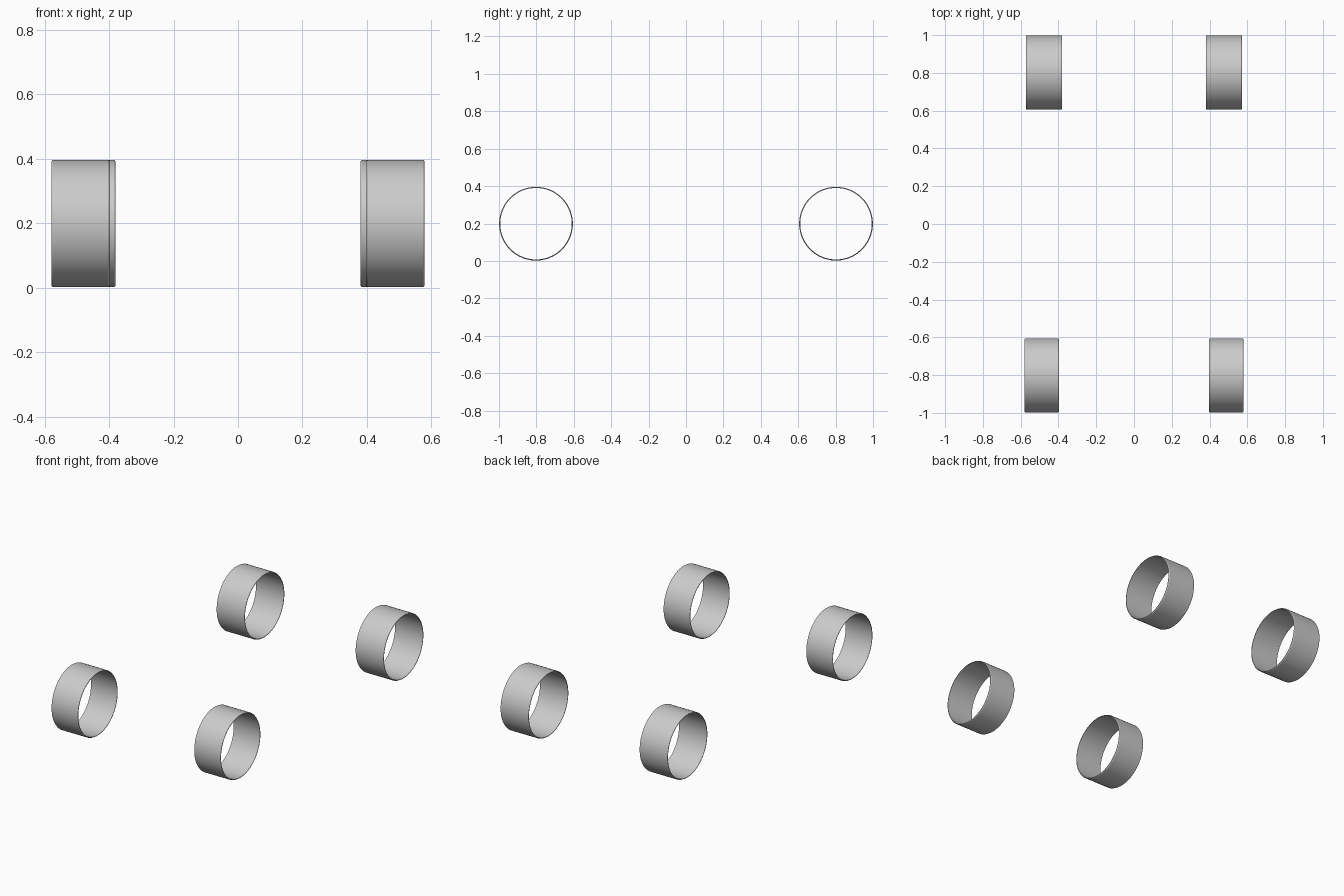
import bpy, bmesh, math

if "Cube" in bpy.data.objects:
    bpy.data.objects.remove(bpy.data.objects["Cube"])

SEGMENTS = 96
RADIUS = 0.197
WALL = 0.006
CENTER_Z = 0.199


def tyre_band(name, x_in, x_out, y):
    """Thin open band lathed around the x axis."""
    # Closed cross-section (x, radius) with softened shoulders
    r, w, b = RADIUS, WALL, 0.005
    profile = [(x_in, r - w), (x_in, r - 0.003), (x_in + b, r),
               (x_out - b, r), (x_out, r - 0.003), (x_out, r - w)]
    bm = bmesh.new()
    rings = []
    for i in range(SEGMENTS):
        a = 2 * math.pi * i / SEGMENTS
        rings.append([bm.verts.new((x, y + rad * math.cos(a), CENTER_Z + rad * math.sin(a)))
                      for x, rad in profile])
    n = len(profile)
    for i in range(SEGMENTS):
        p, q = rings[i], rings[(i + 1) % SEGMENTS]
        for j in range(n):
            k = (j + 1) % n
            bm.faces.new((p[j], p[k], q[k], q[j]))
    bmesh.ops.recalc_face_normals(bm, faces=bm.faces[:])
    mesh = bpy.data.meshes.new(name)
    bm.to_mesh(mesh)
    bm.free()
    obj = bpy.data.objects.new(name, mesh)
    bpy.context.collection.objects.link(obj)
    bpy.ops.object.select_all(action='DESELECT')
    obj.select_set(True)
    bpy.context.view_layer.objects.active = obj
    bpy.ops.object.shade_smooth_by_angle(angle=math.radians(30))


# Front bands sit slightly wider than the back bands
for side, s in (("left", -1), ("right", 1)):
    for end, x_in, x_out, y in (("front", 0.398, 0.579, -0.802), ("back", 0.380, 0.572, 0.802)):
        lo, hi = sorted((s * x_in, s * x_out))
        tyre_band(f"{end}_{side}_tyre_band", lo, hi, y)
